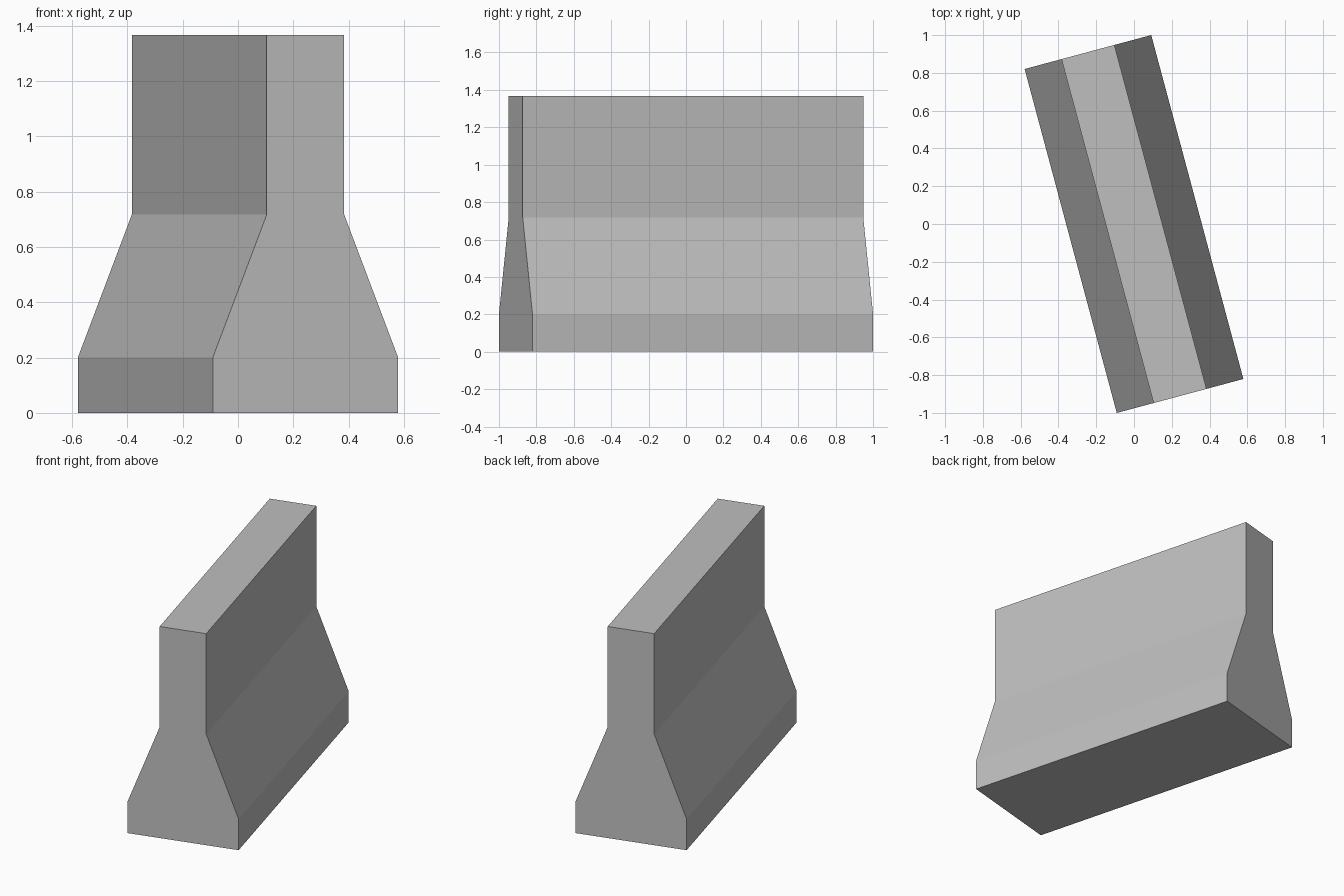
import bpy
import bmesh
from math import radians
from mathutils import Matrix

cube = bpy.data.objects.get("Cube")
if cube:
    bpy.data.objects.remove(cube, do_unlink=True)

# Plain concrete colour
concrete = bpy.data.materials.new("concrete_grey")
concrete.use_nodes = True
colour = (0.52, 0.52, 0.52, 1)
concrete.diffuse_color = colour
concrete.node_tree.nodes["Principled BSDF"].inputs["Base Color"].default_value = colour

# Half profile of the barrier (half width, height), mirrored to a full outline
LENGTH = 1.885
half = [(0.347, 0), (0.347, 0.2), (0.145, 0.717), (0.145, 1.367)]
outline = half + [(-x, z) for x, z in reversed(half)]

# Extrude the profile along the barrier, then turn it about the vertical
bm = bmesh.new()
end = bm.faces.new([bm.verts.new((x, -LENGTH / 2, z)) for x, z in outline])
extruded = bmesh.ops.extrude_face_region(bm, geom=[end], use_keep_orig=True)
far_verts = [g for g in extruded["geom"] if isinstance(g, bmesh.types.BMVert)]
bmesh.ops.translate(bm, verts=far_verts, vec=(0, LENGTH, 0))
bmesh.ops.recalc_face_normals(bm, faces=bm.faces)
bm.transform(Matrix.Rotation(radians(15), 4, "Z"))

mesh = bpy.data.meshes.new("road_barrier")
bm.to_mesh(mesh)
bm.free()
mesh.materials.append(concrete)
barrier = bpy.data.objects.new("road_barrier", mesh)
bpy.context.collection.objects.link(barrier)
